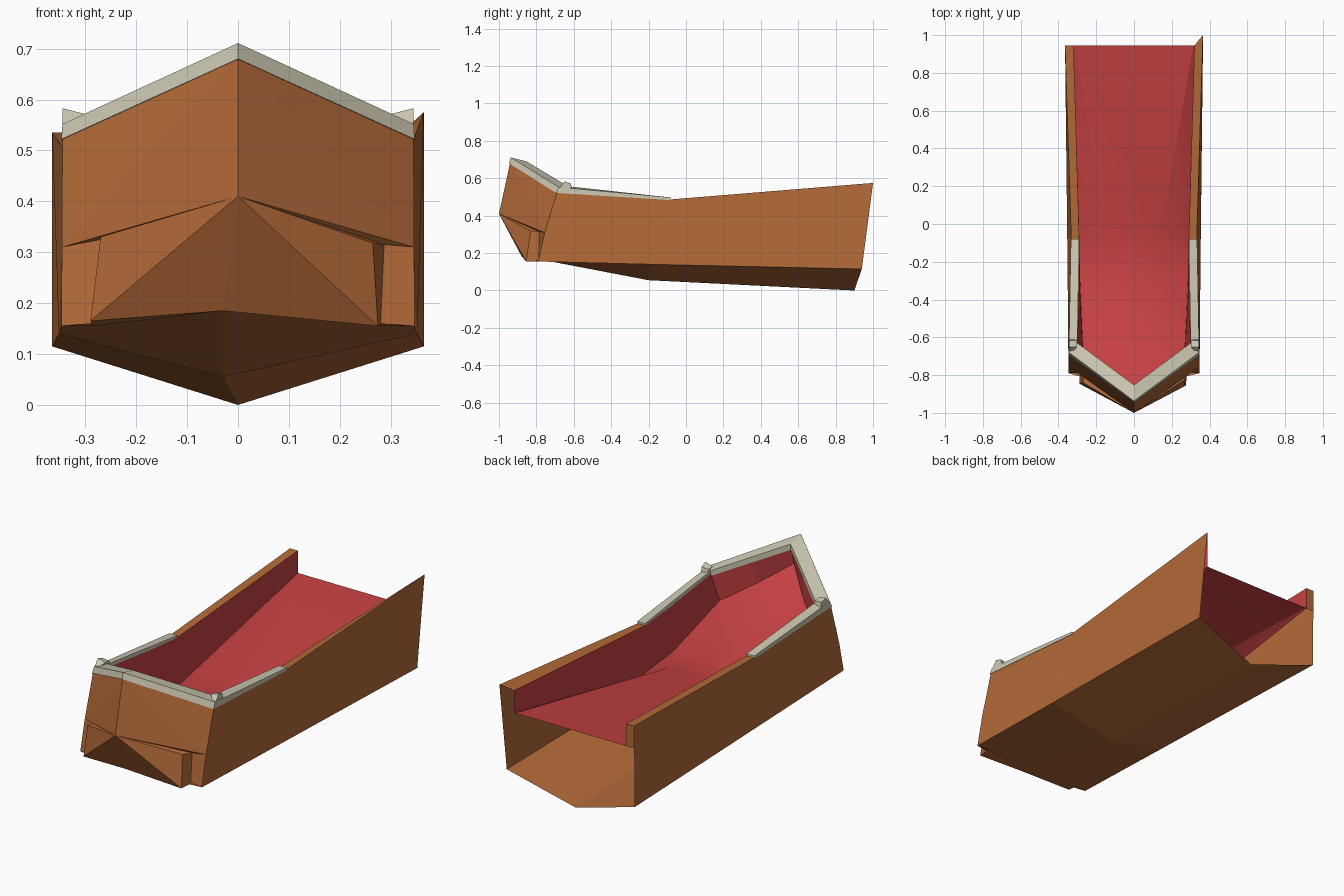
import bpy, bmesh, math
from mathutils import Vector

if "Cube" in bpy.data.objects:
    bpy.data.objects.remove(bpy.data.objects["Cube"])


def material(name, rgb):
    m = bpy.data.materials.new(name)
    m.diffuse_color = (*rgb, 1)
    m.use_nodes = True
    m.node_tree.nodes["Principled BSDF"].inputs["Base Color"].default_value = m.diffuse_color
    return m


ORANGE = material("orange_shell", (0.456, 0.145, 0.04))
RED = material("red_lining", (0.56, 0.052, 0.054))
BEIGE = material("beige_trim", (0.61, 0.58, 0.45))


def build(name, polys, mat, flip=False, smooth=None):
    """One object from polygons given as corner points, welded together."""
    bm = bmesh.new()
    for p in polys:
        bm.faces.new([bm.verts.new(c) for c in p])
    bmesh.ops.remove_doubles(bm, verts=bm.verts, dist=0.0005)
    bmesh.ops.recalc_face_normals(bm, faces=bm.faces)
    if flip:
        bmesh.ops.reverse_faces(bm, faces=bm.faces)
    me = bpy.data.meshes.new(name)
    bm.to_mesh(me)
    bm.free()
    me.materials.append(mat)
    if smooth:
        me.polygons.foreach_set("use_smooth", [True] * len(me.polygons))
        me.set_sharp_from_angle(angle=math.radians(smooth))
    ob = bpy.data.objects.new(name, me)
    bpy.context.collection.objects.link(ob)
    return ob


def strips(*rails):
    """Quads between neighbouring point rails."""
    return [[a[i], a[i + 1], b[i + 1], b[i]]
            for a, b in zip(rails, rails[1:]) for i in range(len(a) - 1)]


def side(s, *pts):
    return [(s * x, y, z) for x, y, z in pts]


# Centre line of the shell: prow top, prow nose, keel
prow, nose = (0, -0.94, 0.685), (0, -1.0, 0.41)
keel = [(0, 0.9, 0), (-0.03, -0.2, 0.055), (-0.03, -0.88, 0.185)]

shell, rims, walls, trims = [], [], [], []
for s in (1, -1):
    right = s > 0
    # Outer side and V-shaped bottom
    stern = (0.365, 1.0, 0.575) if right else (0.365, 0.945, 0.535)
    top = side(s, stern, (0.332, -0.08, 0.487), (0.345, -0.69, 0.523))
    low = side(s, (0.365, 0.94, 0.115), (0.352, -0.2, 0.14), (0.347, -0.79, 0.155))
    shell += strips(top, low, keel)

    # Stepped prow: upper face, lower cheek, notch wall and recessed panel
    if right:
        d, l, l2, d2 = side(1, (0.265, -0.83, 0.318), (0.275, -0.855, 0.155),
                            (0.28, -0.785, 0.155), (0.287, -0.785, 0.315))
    else:
        d, l, l2, d2 = side(-1, (0.27, -0.84, 0.33), (0.29, -0.845, 0.165),
                            (0.285, -0.785, 0.155), (0.27, -0.79, 0.325))
    ledge = (s * 0.346, -0.755, 0.31)
    shell += [[prow, nose, ledge], [prow, ledge, top[2]], [top[2], ledge, low[2]],
              [nose, d, d2], [nose, d2, ledge], [nose, l, d],
              [d, l, l2, d2], [d2, l2, low[2], ledge],
              [nose, l, keel[2]], [keel[2], l, l2], [keel[2], l2, low[2]]]

    # Orange rim on the rear half, with a small end face
    inner = side(s, (0.32, 0.945, 0.535), (0.29, -0.08, 0.487))
    rims += [[top[0], top[1], inner[1], inner[0]]]
    if not right:
        rims += [[top[0], inner[0], (-0.32, 0.945, 0.42), (-0.365, 0.944, 0.42)]]

    # Red inner walls
    rail = inner + side(s, (0.291, -0.3, 0.505), (0.30, -0.63, 0.54),
                        (0.15, -0.742, 0.605), (0, -0.855, 0.67))
    foot = side(s, (0.32, 0.945, 0.42), (0.29, -0.05, 0.24), (0.285, -0.3, 0.27),
                (0.27, -0.66, 0.40), (0.13, -0.765, 0.487), (0, -0.88, 0.58))
    walls += strips(rail, foot)

    # Beige trim: a four-sided band around the front half
    out_low = side(s, (0.334, -0.08, 0.483), (0.347, -0.695, 0.522), (0, -0.946, 0.68))
    out_top = side(s, (0.334, -0.08, 0.497), (0.345, -0.68, 0.552), (0, -0.937, 0.711))
    in_top = side(s, (0.29, -0.08, 0.497), (0.30, -0.63, 0.557), (0, -0.852, 0.69))
    in_low = side(s, (0.29, -0.08, 0.483), (0.30, -0.63, 0.53), (0, -0.852, 0.66))
    trims += strips(out_low, out_top, in_top, in_low, out_low)
    trims += [[r[0] for r in (out_low, out_top, in_top, in_low)]]

    # Small upright tab on each front corner
    tab = side(s, (0.345, -0.675, 0.55), (0.345, -0.65, 0.583),
               (0.342, -0.615, 0.572), (0.342, -0.61, 0.535))
    tab_in = side(s, (0.325, -0.68, 0.55), (0.302, -0.65, 0.572),
                  (0.302, -0.618, 0.568), (0.305, -0.61, 0.54))
    build("corner_tab_" + ("right" if right else "left"),
          [tab, tab_in] + strips(tab + tab[:1], tab_in + tab_in[:1]), BEIGE)

build("outer_shell", shell, ORANGE)
build("rear_rim", rims, ORANGE)
build("inner_walls", walls, RED, flip=True)
build("front_trim", trims, BEIGE)

# Red floor: crowned panel whose sides drop toward the walls mid-length
rows = []
for edge, ridge in (((0.32, 0.945, 0.42), (0.315, 0.945, 0.42)),
                    ((0.29, -0.05, 0.24), (0.14, -0.05, 0.32)),
                    ((0.285, -0.3, 0.27), (0.14, -0.3, 0.285)),
                    ((0.27, -0.66, 0.40), (0.13, -0.765, 0.487))):
    rows.append(side(-1, edge, ridge) + side(1, ridge, edge))
floor = strips(*rows) + [[rows[3][1], rows[3][2], (0, -0.88, 0.58)]]
floor_ob = build("inner_floor", floor, RED, smooth=24)
if sum((p.normal.z for p in floor_ob.data.polygons)) < 0:
    floor_ob.data.flip_normals()
